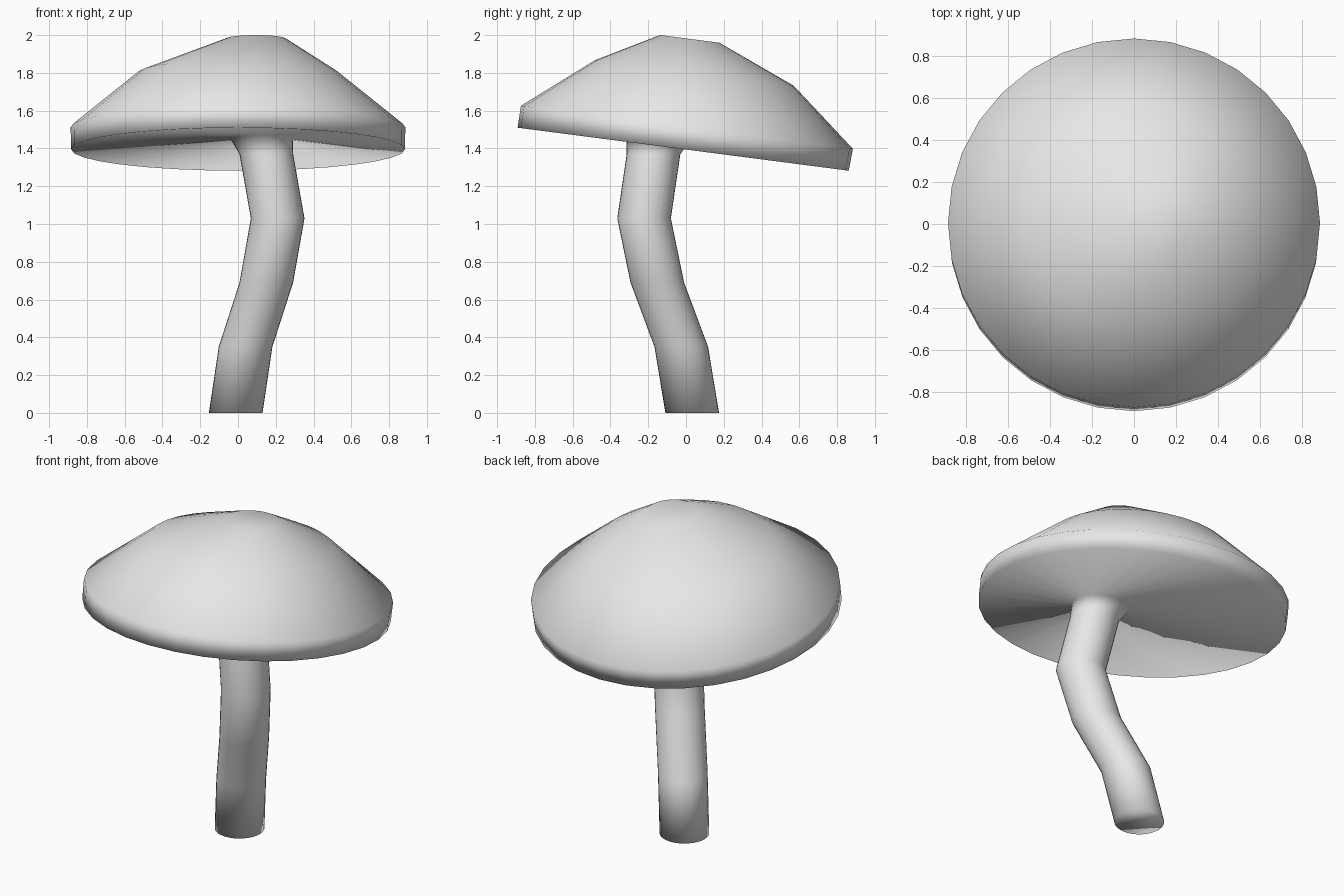
import bpy
import bmesh
import math
from mathutils import Matrix, Vector

if "Cube" in bpy.data.objects:
    bpy.data.objects.remove(bpy.data.objects["Cube"], do_unlink=True)

SIDES = 32
TILT = -7.4  # the cap leans back

# One plain material
mat = bpy.data.materials.new("pale_grey")
mat.use_nodes = True
grey = (0.8, 0.8, 0.8, 1.0)
mat.diffuse_color = grey
mat.node_tree.nodes["Principled BSDF"].inputs["Base Color"].default_value = grey

# Cross-sections from the foot to the crown: centre, radius, tilt
STEM_R = 0.142
stem = [
    ((-0.012, 0.033, 0.0), STEM_R, 0),
    ((0.04, -0.025, 0.35), STEM_R, 0),
    ((0.15, -0.152, 0.69), STEM_R, 0),
    ((0.21, -0.222, 1.03), STEM_R, 0),
    ((0.15, -0.172, 1.37), STEM_R, 0),
]
collar = [((0.125, -0.15, 1.45), 0.165, TILT)]
cap = [
    ((0.0, -0.015, 1.396), 0.884, TILT),
    ((0.0, 0.005, 1.512), 0.886, TILT),
    ((0.0, 0.045, 1.80), 0.53, TILT),
    ((0.095, 0.02, 1.98), 0.158, TILT),
]


def add_ring(bm, centre, radius, tilt):
    turn = Matrix.Rotation(math.radians(tilt), 3, 'X')
    ring = []
    for i in range(SIDES):
        a = math.tau * i / SIDES
        offset = Vector((math.cos(a), math.sin(a), 0)) * radius
        ring.append(bm.verts.new(Vector(centre) + turn @ offset))
    return ring


# Skin the sections into one continuous surface, closed at both ends
bm = bmesh.new()
rings = [add_ring(bm, *section) for section in stem + collar + cap]
for low, high in zip(rings, rings[1:]):
    for i in range(SIDES):
        j = (i + 1) % SIDES
        bm.faces.new((low[i], low[j], high[j], high[i]))
bm.faces.new(rings[0][::-1])
bm.faces.new(rings[-1])
bmesh.ops.recalc_face_normals(bm, faces=bm.faces)
for face in bm.faces:
    face.smooth = True

mesh = bpy.data.meshes.new("mushroom")
bm.to_mesh(mesh)
bm.free()
mesh.materials.append(mat)
obj = bpy.data.objects.new("mushroom_stem_and_cap", mesh)
bpy.context.collection.objects.link(obj)
